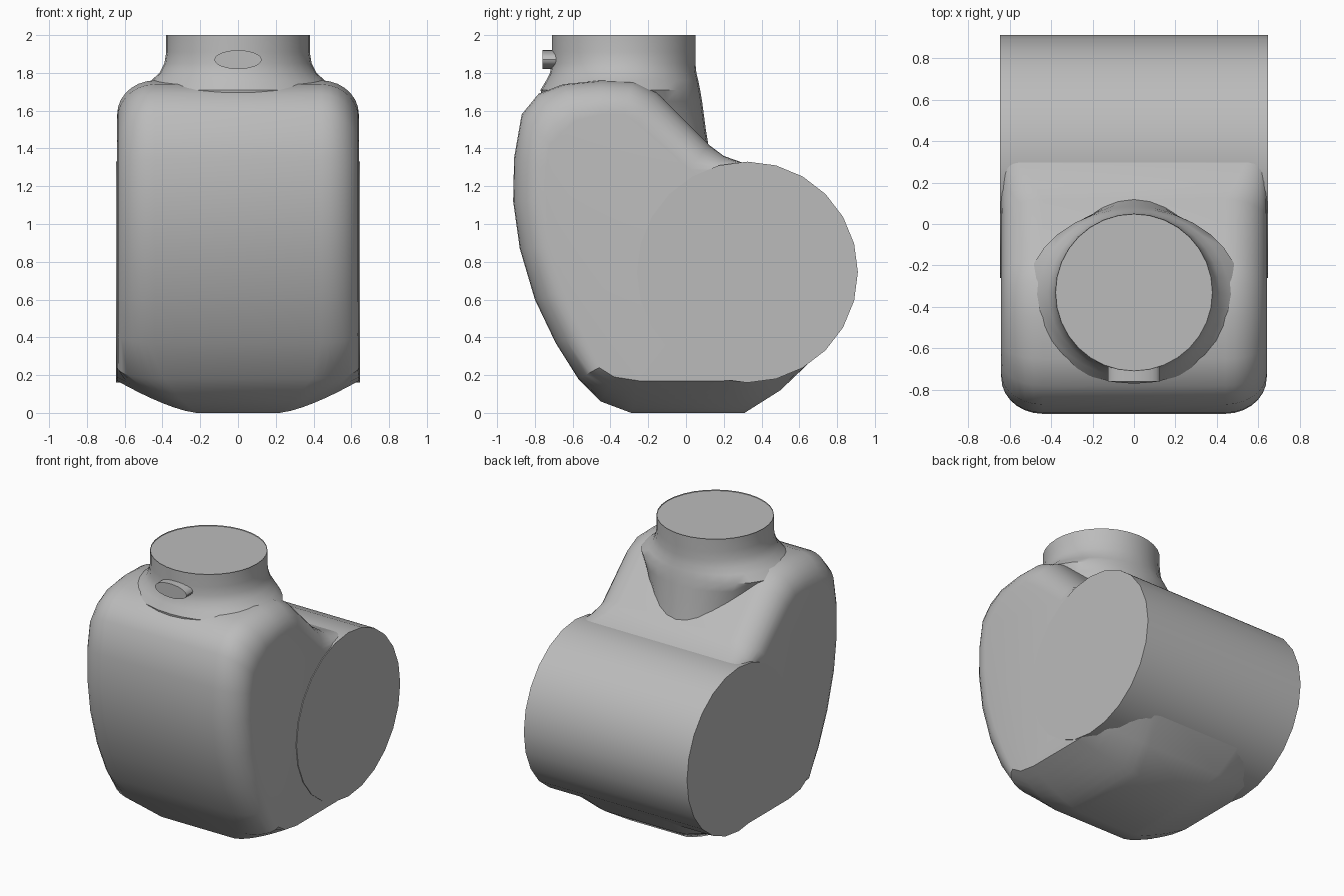
import bpy, bmesh, math
from mathutils import Matrix, Vector

cube = bpy.data.objects.get("Cube")
if cube:
    bpy.data.objects.remove(cube)

# One plain grey for everything
grey = bpy.data.materials.new("plain grey")
grey.use_nodes = True
grey.diffuse_color = (0.5, 0.5, 0.5, 1)
grey.node_tree.nodes["Principled BSDF"].inputs["Base Color"].default_value = (0.5, 0.5, 0.5, 1)


def finish(name, bm, angle=35):
    """Turn a bmesh into a smooth-shaded object with sharp edges kept."""
    bmesh.ops.recalc_face_normals(bm, faces=bm.faces)
    mesh = bpy.data.meshes.new(name)
    bm.to_mesh(mesh)
    bm.free()
    mesh.materials.append(grey)
    obj = bpy.data.objects.new(name, mesh)
    bpy.context.collection.objects.link(obj)
    bpy.ops.object.select_all(action="DESELECT")
    obj.select_set(True)
    bpy.context.view_layer.objects.active = obj
    bpy.ops.object.shade_smooth_by_angle(angle=math.radians(angle))
    return obj


def loft(rings):
    """Bridge equal-length rings of points and cap both ends."""
    bm = bmesh.new()
    loops = [[bm.verts.new(p) for p in ring] for ring in rings]
    for a, b in zip(loops, loops[1:]):
        for i in range(len(a)):
            j = (i + 1) % len(a)
            bm.faces.new((a[i], a[j], b[j], b[i]))
    first = bm.faces.new(loops[0])
    last = bm.faces.new(loops[-1])
    return bm, first, last


def cylinder(name, radius, depth, sides, matrix):
    bm = bmesh.new()
    bmesh.ops.create_cone(bm, cap_ends=True, segments=sides, radius1=radius,
                          radius2=radius, depth=depth, matrix=matrix)
    return finish(name, bm)


# Body side profile: middle y, z, then side rim y, z, then edge width
profile = [
    (-.78, 1.69, -.66, 1.48, .2), (-.87, 1.58, -.72, 1.42, .2),
    (-.91, 1.35, -.74, 1.3, .2), (-.915, 1.12, -.74, 1.12, .2),
    (-.88, .87, -.71, .88, .2), (-.8, .6, -.64, .64, .2),
    (-.69, .37, -.55, .42, .2), (-.57, .18, -.46, .24, .25),
    (-.45, .06, -.38, .19, .35), (-.29, 0, -.25, .17, .42),
    (.31, 0, .2, .17, .42), (.5, .12, .4, .19, .35),
    (.72, .33, .6, .33, .3), (.5, .8, .5, .8, .2),
    (.3, 1.325, .3, 1.3, .1), (.2, 1.36, .15, 1.28, .15),
    (.12, 1.42, .02, 1.29, .2), (-.16, 1.7, -.25, 1.53, .2),
    (-.28, 1.755, -.33, 1.58, .2), (-.45, 1.76, -.45, 1.58, .2),
    (-.65, 1.74, -.58, 1.55, .2),
]
HALF = 0.64
STEPS = 7


def body_ring(t, side):
    """Ring at t = 0 on the side rim, t = 1 on the full middle profile."""
    ring = []
    for y, z, rim_y, rim_z, width in profile:
        if width > .3:                      # shallow chamfer underneath
            x, f = HALF - width * t, (1 - t) ** 1.4
        else:                               # rounded edge elsewhere
            a = t * math.pi / 2
            x, f = HALF - width * (1 - math.cos(a)), 1 - math.sin(a)
        ring.append((side * x, y + (rim_y - y) * f, z + (rim_z - z) * f))
    return ring


ts = [i / STEPS for i in range(STEPS + 1)]
rings = [body_ring(t, -1) for t in ts] + [body_ring(t, 1) for t in reversed(ts)]
finish("body", loft(rings)[0])

# Neck flaring into the shoulders: z, half width, front y, back y
sections = [
    (1.35, .38, -.7, .13), (1.5, .4, -.74, .105), (1.65, .48, -.76, .085),
    (1.71, .52, -.77, .075), (1.76, .46, -.74, .065), (1.8, .415, -.72, .055),
    (1.85, .39, -.71, .05), (1.91, .38, -.71, .05), (2, .38, -.71, .05),
]
SIDES = 32
angles = [math.tau * i / SIDES for i in range(SIDES)]
neck_rings = [[(rx * math.cos(a), (f + b) / 2 + (b - f) / 2 * math.sin(a), z)
               for a in angles] for z, rx, f, b in sections]
bm, bottom, top = loft(neck_rings)
# Rim on the neck with a slightly sunken lid
bmesh.ops.inset_region(bm, faces=[top], thickness=.05)
bmesh.ops.inset_region(bm, faces=[top], thickness=.002, depth=-.006)
finish("neck", bm)

# Horizontal drum across the back
cylinder("rear_drum", .585, 1.29, 24,
         Matrix.Translation((0, .325, .745)) @ Matrix.Rotation(math.pi / 2, 4, "Y"))

# Oval button on the front of the neck
cylinder("front_button", 1, 1, 24,
         Matrix.Translation((0, -.71, 1.87)) @ Matrix.Diagonal((.125, .1, .05, 1))
         @ Matrix.Rotation(math.pi / 2, 4, "X"))
